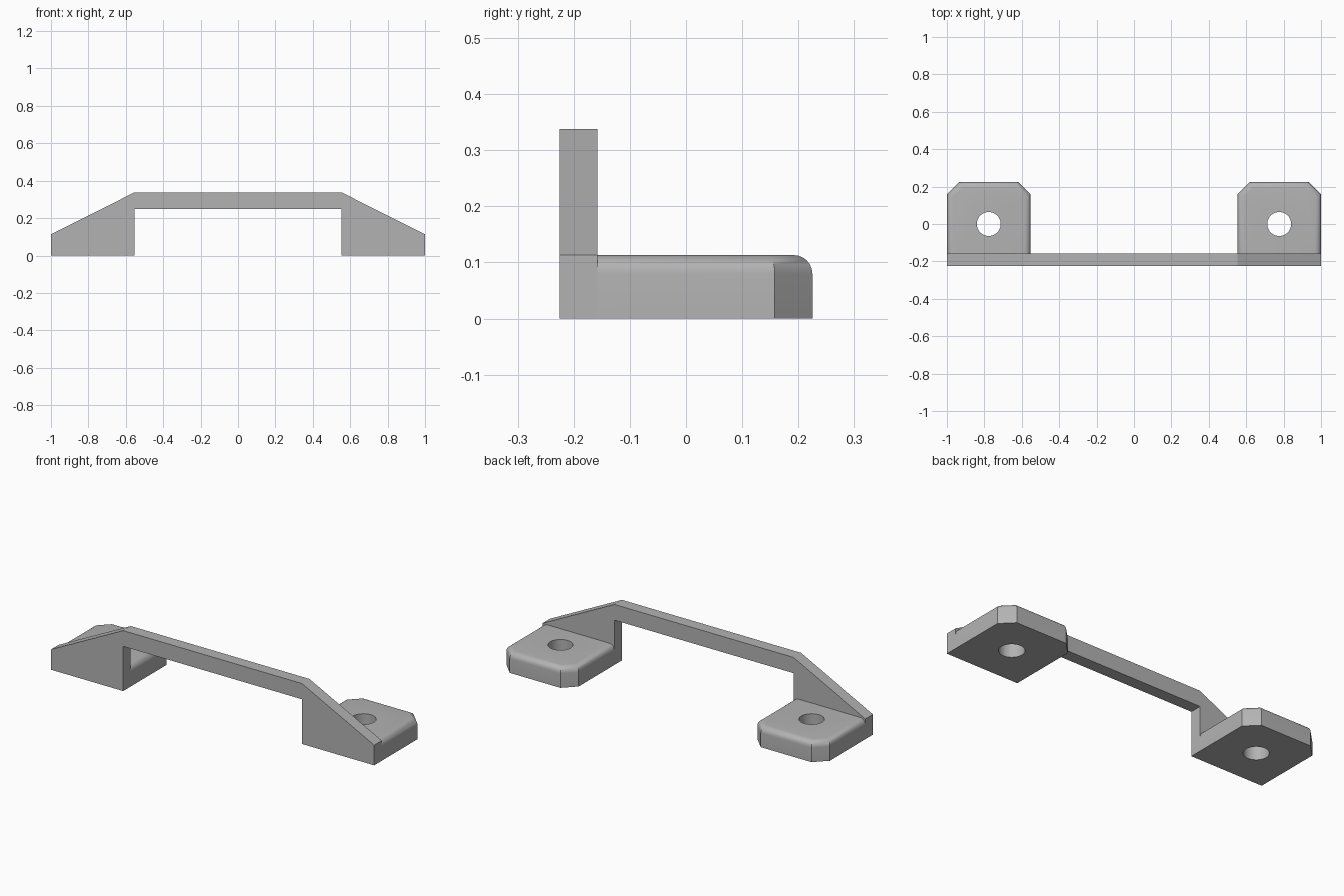
import bpy
import bmesh
from math import radians

cube = bpy.data.objects.get("Cube")
if cube:
    bpy.data.objects.remove(cube, do_unlink=True)

FRONT, JOINT, BACK = -0.225, -0.158, 0.225
INNER, TOP, FOOT_H = 0.553, 0.338, 0.113
CHAMFER, ROUND = 0.067, 0.033

grey = bpy.data.materials.new("light_grey")
grey.use_nodes = True
colour = (0.45, 0.45, 0.45, 1)
grey.diffuse_color = colour
grey.node_tree.nodes["Principled BSDF"].inputs["Base Color"].default_value = colour


def prism(name, points, direction, round_top=0):
    """Extrude a flat outline, optionally rounding its far rim behind the joint."""
    bm = bmesh.new()
    face = bm.faces.new([bm.verts.new(p) for p in points])
    geom = bmesh.ops.extrude_face_region(bm, geom=[face])["geom"]
    moved = [g for g in geom if isinstance(g, bmesh.types.BMVert)]
    bmesh.ops.translate(bm, verts=moved, vec=direction)
    bmesh.ops.recalc_face_normals(bm, faces=bm.faces)
    if round_top:
        rim = [e for e in bm.edges if all(v in moved for v in e.verts)
               and any(v.co.y > JOINT + 0.01 for v in e.verts)]
        bmesh.ops.bevel(bm, geom=rim, offset=round_top, segments=6,
                        profile=0.5, affect='EDGES')
    mesh = bpy.data.meshes.new(name)
    bm.to_mesh(mesh)
    bm.free()
    mesh.materials.append(grey)
    obj = bpy.data.objects.new(name, mesh)
    bpy.context.collection.objects.link(obj)
    return obj


def activate(obj):
    bpy.ops.object.select_all(action='DESELECT')
    obj.select_set(True)
    bpy.context.view_layer.objects.active = obj


# Front bridge plate with sloping ends
half = [(INNER, 0), (1, 0), (1, FOOT_H), (INNER, TOP)]
span = [(-x, z) for x, z in reversed(half)] + [(-INNER, 0.25), (INNER, 0.25)]
prism("bridge_plate", [(x, FRONT, z) for x, z in half + span],
      (0, JOINT - FRONT, 0))

# Mounting feet with chamfered back corners, rounded rims and screw holes
outline = [(INNER, JOINT), (1, JOINT), (1, BACK - CHAMFER), (1 - CHAMFER, BACK),
           (INNER + CHAMFER, BACK), (INNER, BACK - CHAMFER)]
for name, side in (("left_foot", 1), ("right_foot", -1)):
    foot = prism(name, [(side * x, y, 0) for x, y in outline],
                 (0, 0, FOOT_H), ROUND)
    bpy.ops.mesh.primitive_cylinder_add(
        vertices=48, radius=0.064, depth=0.5,
        location=(side * (1 + INNER) / 2, 0, 0.05))
    cutter = bpy.context.object
    cutter.name = "hole_cutter"
    cutter.hide_render = True
    cutter.data.materials.append(grey)
    hole = foot.modifiers.new("screw_hole", 'BOOLEAN')
    hole.operation = 'DIFFERENCE'
    hole.solver = 'EXACT'
    hole.object = cutter
    activate(foot)
    bpy.ops.object.modifier_apply(modifier=hole.name)
    bpy.data.objects.remove(cutter, do_unlink=True)
    bpy.ops.object.shade_smooth_by_angle(angle=radians(30))
